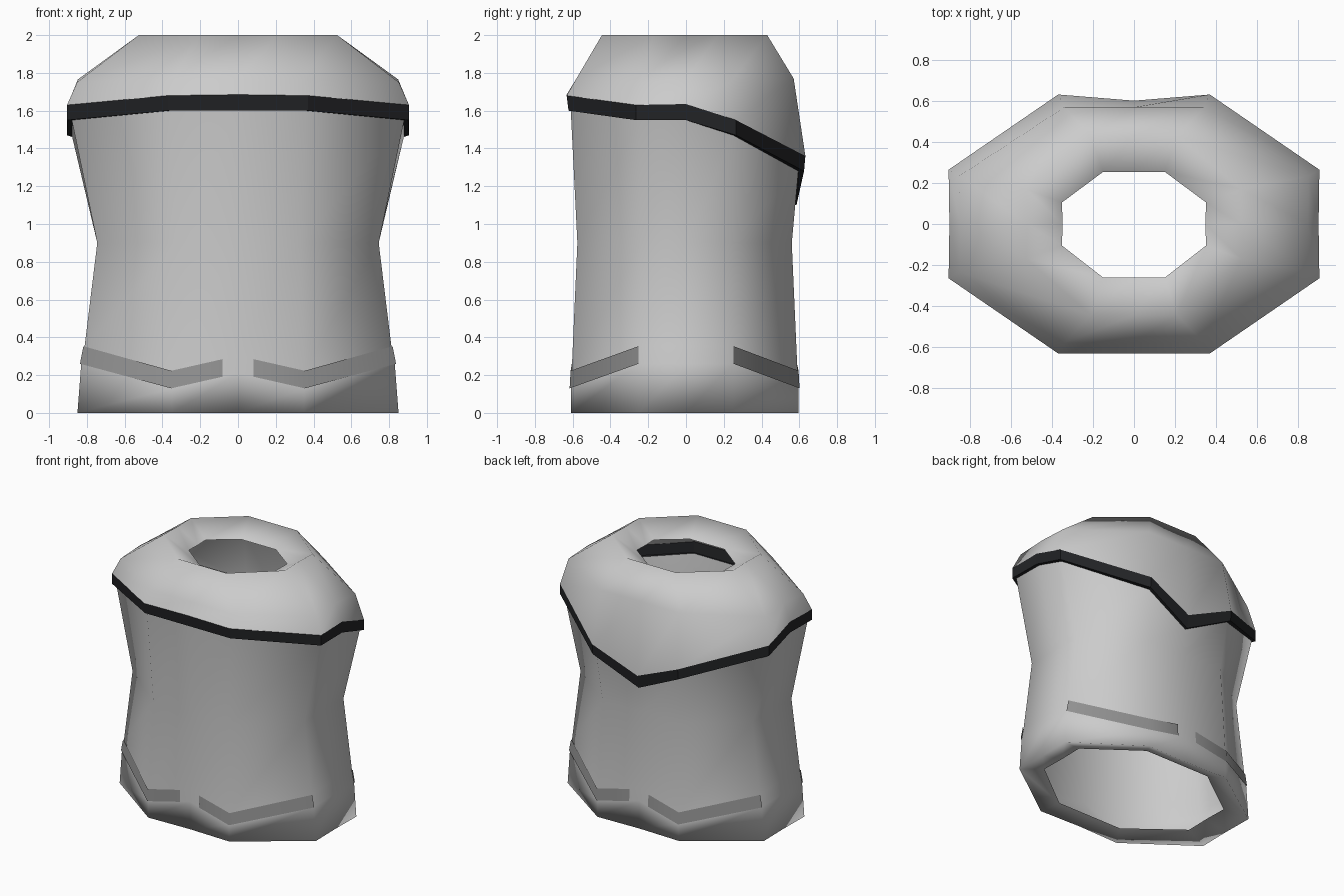
import bpy, bmesh
from mathutils import Vector

if "Cube" in bpy.data.objects:
    bpy.data.objects.remove(bpy.data.objects["Cube"])


def ring(cx, sx, sy, front, back, zs, front_dip=0.0, spine=0.0):
    """12-sided section, mirrored in x; zs holds heights from front centre to back centre."""
    if not isinstance(zs, (list, tuple)):
        zs = [zs] * 7
    xy = [(0, front + front_dip), (cx, front), (sx, -sy), (sx - 0.004, 0),
          (sx, sy), (cx, back), (0, back - spine)]
    half = [Vector((x, y, z)) for (x, y), z in zip(xy, zs)]
    return half + [Vector((-p.x, p.y, p.z)) for p in half[5:0:-1]]


def finish(name, bm, colour=None, smooth=True):
    mesh = bpy.data.meshes.new(name)
    bm.to_mesh(mesh)
    bm.free()
    for p in mesh.polygons:
        p.use_smooth = smooth
    if colour:
        mat = bpy.data.materials.new(name + "_colour")
        mat.diffuse_color = (*colour, 1)
        mat.use_nodes = True
        mat.node_tree.nodes["Principled BSDF"].inputs["Base Color"].default_value = mat.diffuse_color
        mesh.materials.append(mat)
    obj = bpy.data.objects.new(name, mesh)
    bpy.context.collection.objects.link(obj)
    return obj


def loft(name, rings, colour=None, smooth=True):
    bm = bmesh.new()
    rows = [[bm.verts.new(p) for p in r] for r in rings]
    for a, b in zip(rows, rows[1:]):
        n = len(a)
        for i in range(n):
            j = (i + 1) % n
            bm.faces.new((a[i], a[j], b[j], b[i]))
    return finish(name, bm, colour, smooth)


# Edge heights of the trim band and of the hem lines
band_low = [1.60, 1.60, 1.55, 1.55, 1.47, 1.28, 1.10]
band_high = [1.685, 1.68, 1.63, 1.635, 1.55, 1.36, 1.20]
hem_low = [0.21, 0.13, 0.26, 0.26, 0.26, 0.13, 0.21]
hem_high = [z + 0.093 for z in hem_low]

hem_a = ring(0.35, 0.83, 0.25, -0.61, 0.595, hem_low, 0.02, 0.02)
hem_b = ring(0.35, 0.812, 0.25, -0.605, 0.59, hem_high, 0.015, 0.02)

# Lower body, with a turned-in bottom lip
loft("body", [
    ring(0.28, 0.67, 0.19, -0.49, 0.475, 0.04),
    ring(0.35, 0.85, 0.25, -0.61, 0.595, 0.0, 0.01, 0.01),
    hem_a, hem_b,
    ring(0.33, 0.745, 0.24, -0.575, 0.56, 0.9, 0, 0.02),
    ring(0.36, 0.88, 0.25, -0.61, 0.595, band_low, 0, 0.03),
])

# Dark trim band, standing slightly proud of the body
low = ring(0.37, 0.905, 0.265, -0.622, 0.625, band_low, 0, 0.04)
high = ring(0.37, 0.905, 0.265, -0.632, 0.632, band_high, 0, 0.03)
loft("trim_band", [
    ring(0.36, 0.88, 0.25, -0.61, 0.595, band_low, 0, 0.03), low, high,
], (0.016, 0.017, 0.019), smooth=False)

# Shoulder yoke rolling over into the neck opening
loft("shoulder_yoke", [
    high,
    ring(0.34, 0.852, 0.235, -0.58, 0.57, [1.77, 1.77, 1.75, 1.765, 1.75, 1.77, 1.77]),
    ring(0.21, 0.525, 0.17, -0.445, 0.43, 2.0),
    ring(0.15, 0.352, 0.105, -0.262, 0.255, 1.9),
])

# Hem lines: a chevron on each side of the centre, front and back
bm = bmesh.new()
for centre, mid, side in ((0, 1, 2), (6, 5, 4)):
    for s in (1, -1):
        cols = []
        for a, b, t in ((mid, centre, 0.77), (mid, mid, 0), (side, side, 0)):
            pair = []
            for r in (hem_a, hem_b):
                p = r[a].lerp(r[b], t)
                p += Vector((p.x, p.y, 0)).normalized() * 0.007
                pair.append(bm.verts.new((s * p.x, p.y, p.z)))
            cols.append(pair)
        for c, d in zip(cols, cols[1:]):
            quad = (c[0], d[0], d[1], c[1])
            bm.faces.new(quad if s * (1 if centre == 0 else -1) > 0 else quad[::-1])
finish("hem_lines", bm, (0.3, 0.3, 0.3))
